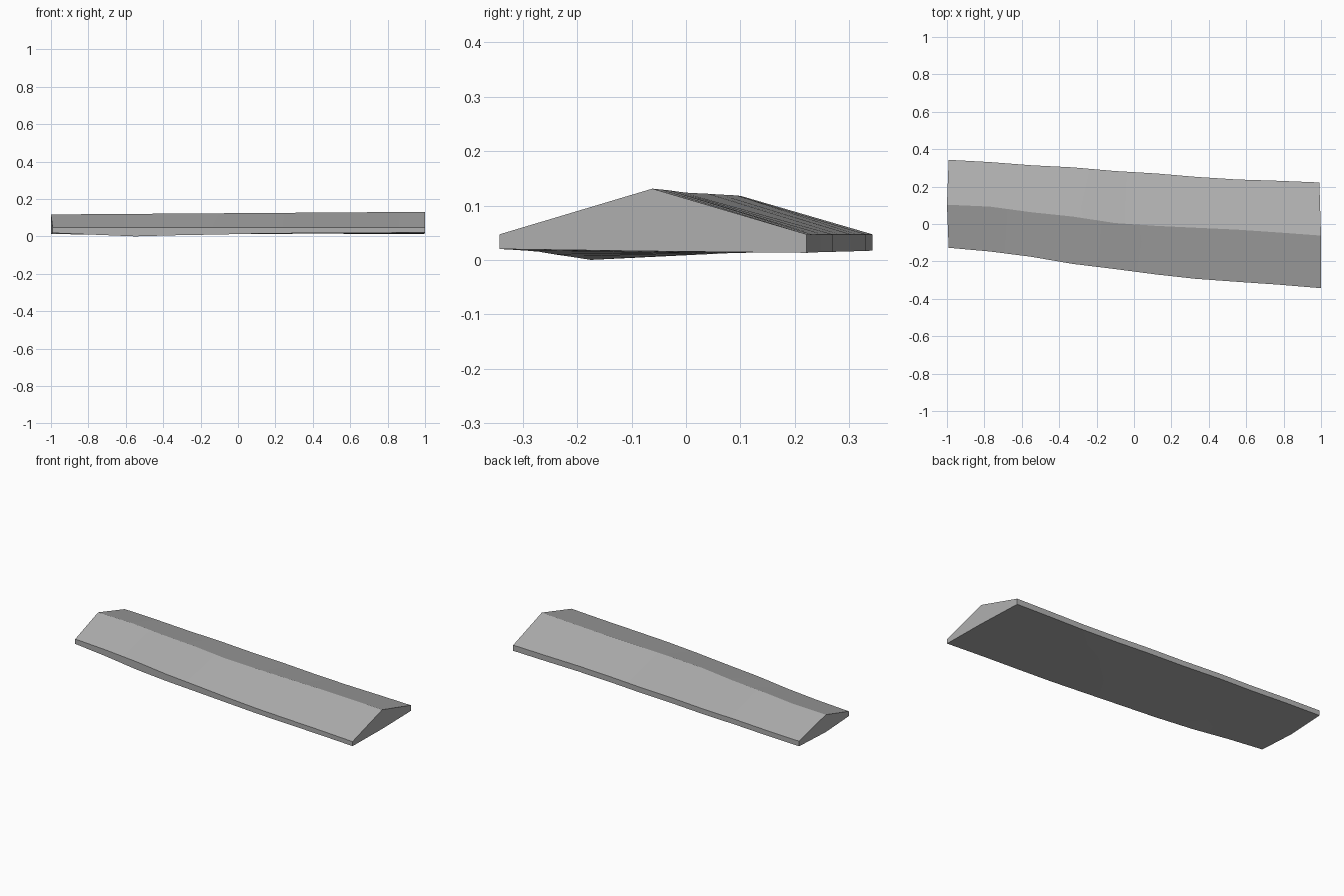
import bpy, bmesh, math

if "Cube" in bpy.data.objects:
    bpy.data.objects.remove(bpy.data.objects["Cube"])

# Stations along the plank: x, back y, ridge y, front y, front underside z
STATIONS = [
    (-1.00, 0.343, 0.103, -0.127, 0.018),
    (-0.77, 0.331, 0.093, -0.147, 0.009),
    (-0.55, 0.314, 0.063, -0.175, 0.000),
    (-0.33, 0.303, 0.040, -0.213, 0.006),
    (-0.10, 0.283, 0.005, -0.241, 0.010),
    (0.12, 0.270, -0.010, -0.270, 0.015),
    (0.33, 0.252, -0.020, -0.293, 0.017),
    (0.55, 0.238, -0.030, -0.309, 0.018),
    (0.77, 0.231, -0.045, -0.324, 0.019),
    (1.00, 0.222, -0.062, -0.343, 0.020),
]
EDGE_TOP = 0.047


def section(bm, x, back, ridge, front, low):
    """Six-point gabled cross-section; the ends bulge slightly at the ridge."""
    front_x = x * 0.991 if x == -1 else x
    back_x = x * 0.991 if abs(x) == 1 else x
    back_low = 0.015 - 0.002 * x
    return [bm.verts.new(p) for p in (
        (front_x, front, low), (front_x, front, EDGE_TOP),
        (x, ridge, 0.124 + 0.007 * x),
        (back_x, back, EDGE_TOP), (back_x, back, back_low),
        (x, ridge, 0.013 + 0.003 * max(x, 0)))]


# Gently bent ridge plank, lofted through the sections
bm = bmesh.new()
rings = [section(bm, *s) for s in STATIONS]
for a, b in zip(rings, rings[1:]):
    for i in range(6):
        j = (i + 1) % 6
        bm.faces.new((a[i], a[j], b[j], b[i]))
# End caps, creased under the ridge
for r in (rings[0], rings[-1]):
    bm.faces.new((r[0], r[1], r[2], r[5]))
    bm.faces.new((r[5], r[2], r[3], r[4]))
bmesh.ops.recalc_face_normals(bm, faces=bm.faces)

mesh = bpy.data.meshes.new("ridge_plank")
bm.to_mesh(mesh)
bm.free()
plank = bpy.data.objects.new("ridge_plank", mesh)
bpy.context.collection.objects.link(plank)

# Dark grey material
grey = bpy.data.materials.new("dark_grey")
grey.diffuse_color = (0.43, 0.43, 0.43, 1)
grey.use_nodes = True
grey.node_tree.nodes["Principled BSDF"].inputs["Base Color"].default_value = grey.diffuse_color
mesh.materials.append(grey)

# Smooth along the length, sharp at the ridge and rims
bpy.context.view_layer.objects.active = plank
plank.select_set(True)
bpy.ops.object.shade_smooth_by_angle(angle=math.radians(25))
